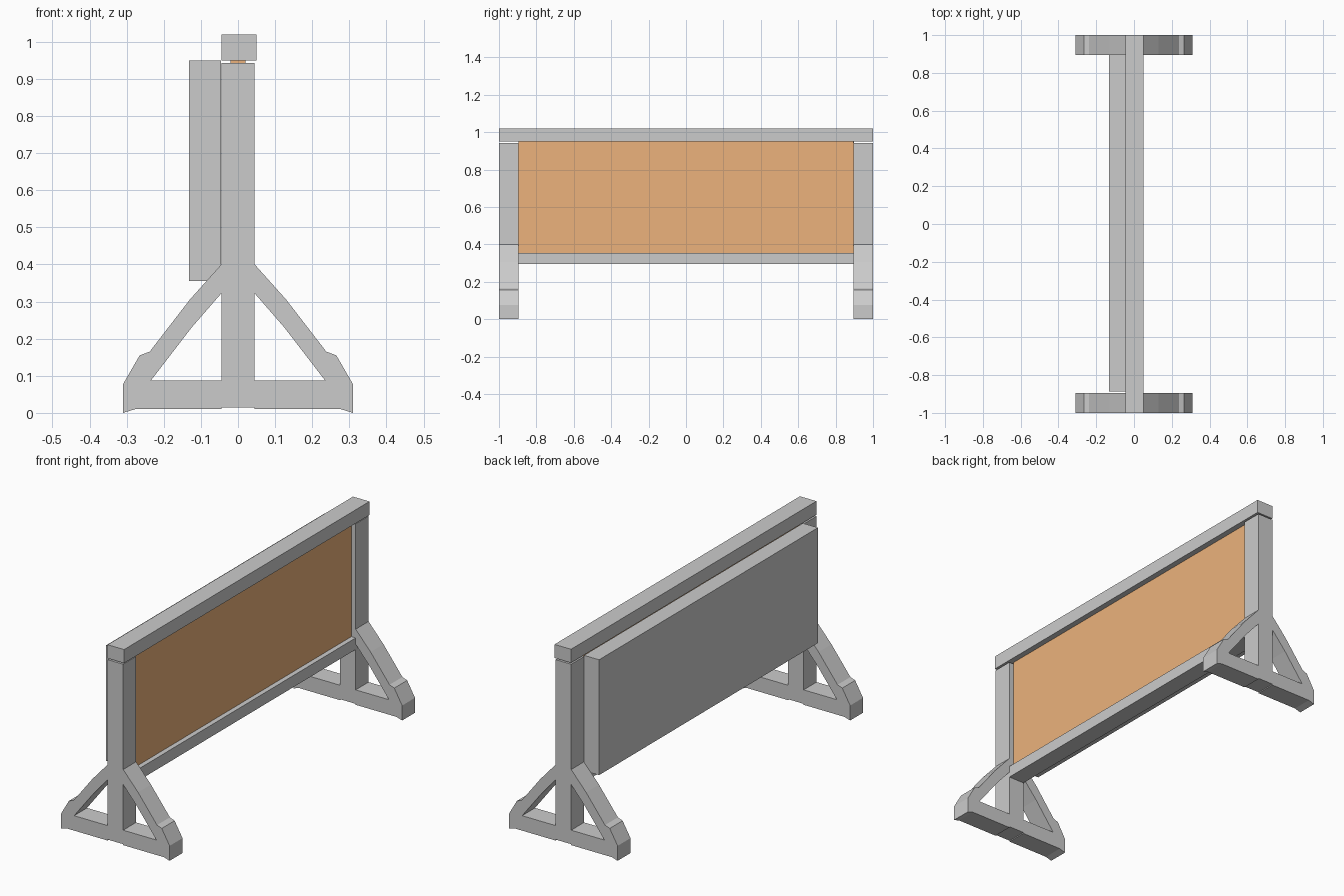
import bpy, bmesh

if "Cube" in bpy.data.objects:
    bpy.data.objects.remove(bpy.data.objects["Cube"])


def make_object(name, bm, material=None):
    bmesh.ops.recalc_face_normals(bm, faces=bm.faces)
    mesh = bpy.data.meshes.new(name)
    bm.to_mesh(mesh)
    bm.free()
    obj = bpy.data.objects.new(name, mesh)
    bpy.context.collection.objects.link(obj)
    if material:
        mesh.materials.append(material)
    return obj


def box(name, xs, ys, zs, material=None):
    bm = bmesh.new()
    bmesh.ops.create_cube(bm, size=1)
    for v in bm.verts:
        v.co = [r[0] if c < 0 else r[1] for r, c in zip((xs, ys, zs), v.co)]
    return make_object(name, bm, material)


def extrude_profile(name, profile, ys):
    bm = bmesh.new()
    face = bm.faces.new([bm.verts.new((x, ys[0], z)) for x, z in profile])
    out = bmesh.ops.extrude_face_region(bm, geom=[face], use_keep_orig=True)
    for v in out["geom"]:
        if isinstance(v, bmesh.types.BMVert):
            v.co.y = ys[1]
    return make_object(name, bm)


orange = bpy.data.materials.new("orange_panel")
orange.diffuse_color = (0.84, 0.45, 0.2, 1)
orange.use_nodes = True
orange.node_tree.nodes["Principled BSDF"].inputs["Base Color"].default_value = orange.diffuse_color

# Foot bracket: diagonal brace, stepped toe and base bar in one outline
BRACE = [(0.045, 0.40), (0.13, 0.305), (0.238, 0.165), (0.265, 0.155),
         (0.31, 0.077), (0.31, 0.0), (0.277, 0.01), (0.045, 0.01),
         (0.045, 0.087), (0.235, 0.087), (0.125, 0.23), (0.045, 0.322)]

# Two end stands, each a post with a brace on both sides
for end, sy in (("near", -1), ("far", 1)):
    ys = sorted((sy * 0.895, sy * 1.0))
    box(f"{end}_post", (-0.045, 0.045), ys, (0.015, 0.943))
    for side, sx in (("left", -1), ("right", 1)):
        extrude_profile(f"{end}_{side}_brace", [(sx * x, z) for x, z in BRACE], ys)

# Rails across the stands
box("top_rail", (-0.044, 0.05), (-1, 1), (0.95, 1.02))
box("bottom_rail", (-0.045, 0.045), (-0.895, 0.895), (0.295, 0.355))

# Infill panel and the thick board on the back of the frame
box("infill_panel", (-0.02, 0.02), (-0.895, 0.895), (0.355, 0.952), orange)
box("back_board", (-0.132, -0.046), (-0.887, 0.897), (0.355, 0.95))
